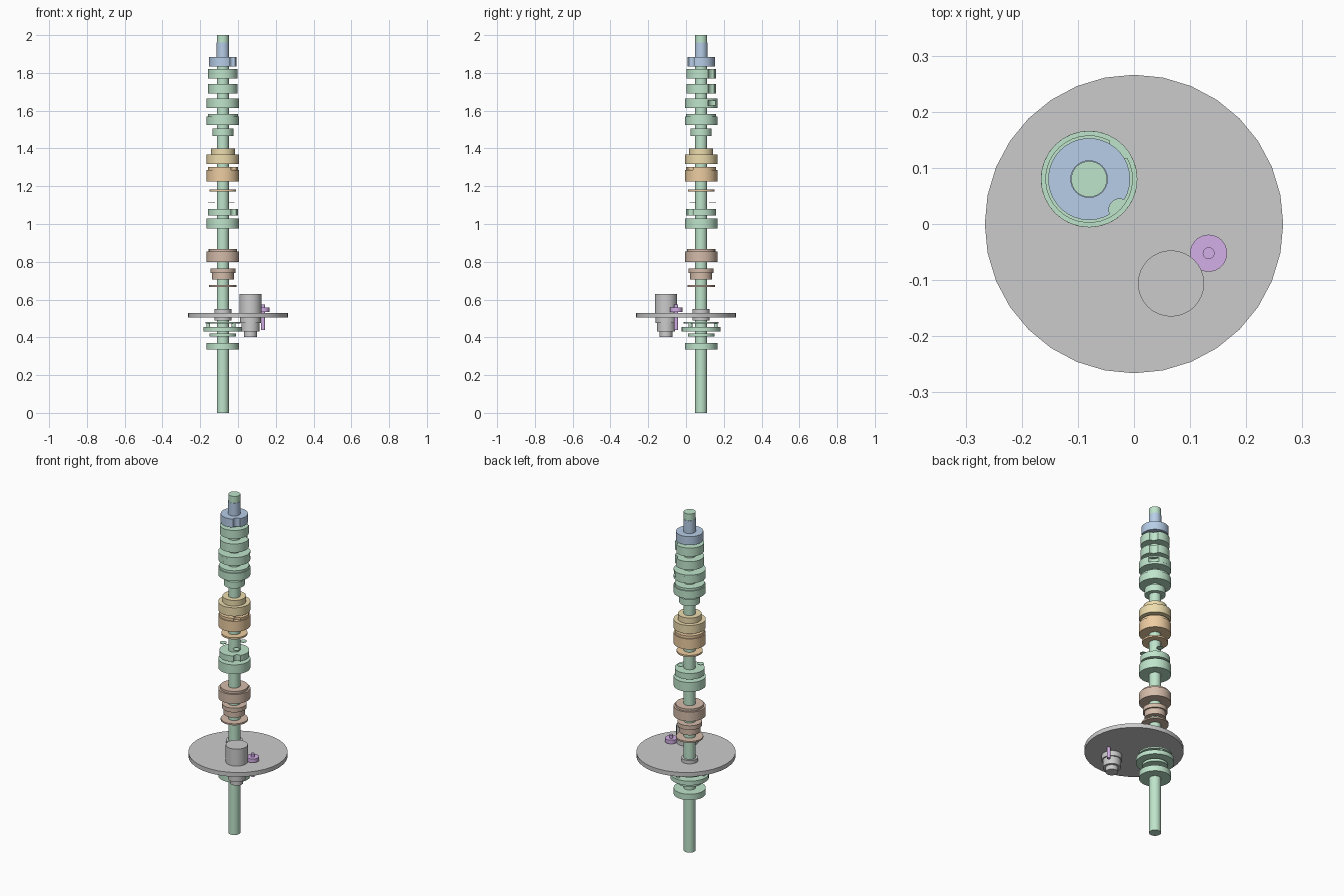
import bpy, bmesh
from math import sin, cos, pi, radians, sqrt, asin

if "Cube" in bpy.data.objects:
    bpy.data.objects.remove(bpy.data.objects["Cube"])

AX, AY = -0.08, 0.08          # main shaft axis
mats = {}
COLORS = {"green": (.52, .78, .60), "blue": (.47, .61, .80), "gold": (.85, .72, .42),
          "orange": (.85, .61, .36), "brown": (.66, .50, .40), "purple": (.65, .43, .80)}


def material(color):
    if color not in mats:
        m = bpy.data.materials.new(color)
        m.diffuse_color = (*COLORS[color], 1)
        m.use_nodes = True
        m.node_tree.nodes["Principled BSDF"].inputs["Base Color"].default_value = m.diffuse_color
        mats[color] = m
    return mats[color]


def outline(r, groove, n=32):
    """Circle, optionally bitten by a round groove (angle, distance, radius)."""
    pts = [2 * pi * i / n for i in range(n)]
    if not groove:
        return [(r * cos(a), r * sin(a)) for a in pts]
    deg, d, g = groove
    centre = radians(deg)
    c = (r * r + d * d - g * g) / (2 * r * d)
    half = asin(sqrt(1 - c * c))
    out = []
    for i in range(n):                      # plain arc outside the bite
        a = centre + half + (2 * pi - 2 * half) * i / n
        out.append((r * cos(a), r * sin(a)))
    for i in range(13):                     # far side of the bite
        f = -half + 2 * half * i / 12
        k = min(r, d * cos(f) - sqrt(max(0, g * g - (d * sin(f)) ** 2)))
        if i < 12:
            out.append((k * cos(centre + f), k * sin(centre + f)))
    return out


def disc(name, z0, z1, r, color=None, x=AX, y=AY, groove=None):
    bm = bmesh.new()
    pts = outline(r, groove)
    low = [bm.verts.new((px, py, z0)) for px, py in pts]
    top = [bm.verts.new((px, py, z1)) for px, py in pts]
    bm.faces.new(top)
    bm.faces.new(low[::-1])
    n = len(pts)
    for i in range(n):
        j = (i + 1) % n
        bm.faces.new((low[i], low[j], top[j], top[i]))
    bmesh.ops.recalc_face_normals(bm, faces=bm.faces)
    me = bpy.data.meshes.new(name)
    bm.to_mesh(me)
    bm.free()
    ob = bpy.data.objects.new(name, me)
    bpy.context.collection.objects.link(ob)
    ob.location = (x, y, 0)
    if color:
        me.materials.append(material(color))
    bpy.ops.object.select_all(action='DESELECT')
    ob.select_set(True)
    bpy.context.view_layer.objects.active = ob
    bpy.ops.object.shade_smooth_by_angle(angle=radians(30))
    return ob


# main shaft and top drive collar
disc("main_shaft", 0, 2, .032, "green")
disc("top_sleeve", 1.835, 1.96, .0335, "blue")
disc("top_collar", 1.835, 1.885, .073, "blue", groove=(-45, .078, .02))

# upper stack of rings
bite = (45, .1, .034)
disc("upper_ring_1", 1.77, 1.82, .078, "green", groove=bite)
disc("upper_ring_2", 1.69, 1.74, .078, "green", groove=bite)
disc("slotted_ring_top", 1.655, 1.664, .086, "green")
disc("slotted_ring_core", 1.628, 1.655, .086, "green", groove=bite)
disc("slotted_ring_base", 1.615, 1.628, .086, "green")
disc("upper_ring_4_step", 1.57, 1.583, .08, "green")
disc("upper_ring_4", 1.525, 1.57, .086, "green")
disc("upper_hub", 1.467, 1.505, .056, "green")

# gold and orange couplings
disc("gold_step", 1.365, 1.40, .063, "gold")
disc("gold_ring", 1.317, 1.367, .086, "gold")
disc("orange_step", 1.285, 1.302, .08, "orange", groove=(-45, .085, .02))
disc("orange_ring", 1.225, 1.287, .086, "orange")
disc("orange_washer", 1.173, 1.183, .07, "orange")

# three thin pads around the shaft
for i in range(3):
    a = radians(-45 + 120 * i)
    disc(f"pad_{i + 1}", 1.11, 1.113, .018, "green",
         AX + .063 * cos(a), AY + .063 * sin(a))

# middle rings
disc("middle_step", 1.045, 1.08, .08, "green", groove=(-45, .085, .02))
disc("middle_ring", .975, 1.03, .086, "green")

# brown coupling
disc("brown_step", .853, .868, .075, "brown")
disc("brown_ring", .80, .855, .086, "brown")
disc("brown_collar", .74, .765, .066, "brown")
disc("brown_hub", .705, .741, .058, "brown")
disc("brown_washer", .667, .676, .073, "brown")

# base plate and shaft bearing
disc("base_plate", .505, .53, .266, x=0, y=0)
disc("shaft_bearing", .49, .55, .045)

# lower rings under the plate
disc("lower_cap", .472, .481, .092, "green")
for i in range(3):
    a = radians(75 + 120 * i)
    disc(f"lower_peg_{i + 1}", .45, .475, .01, "green",
         AX + .08 * cos(a), AY + .08 * sin(a))
disc("lower_flange", .43, .455, .103, "green")
disc("lower_collar", .405, .42, .07, "green")
disc("lower_ring", .335, .37, .086, "green")

# motor
MX, MY = .066, -.106
disc("motor_body", .53, .63, .059, x=MX, y=MY)
disc("motor_flange", .475, .505, .055, x=MX, y=MY)
disc("motor_housing", .43, .478, .048, x=MX, y=MY)
disc("motor_nose", .403, .432, .034, x=MX, y=MY)

# idler wheel
disc("idler_wheel", .535, .557, .033, "purple", .133, -.052)
disc("idler_pin", .44, .575, .0105, "purple", .133, -.052)
